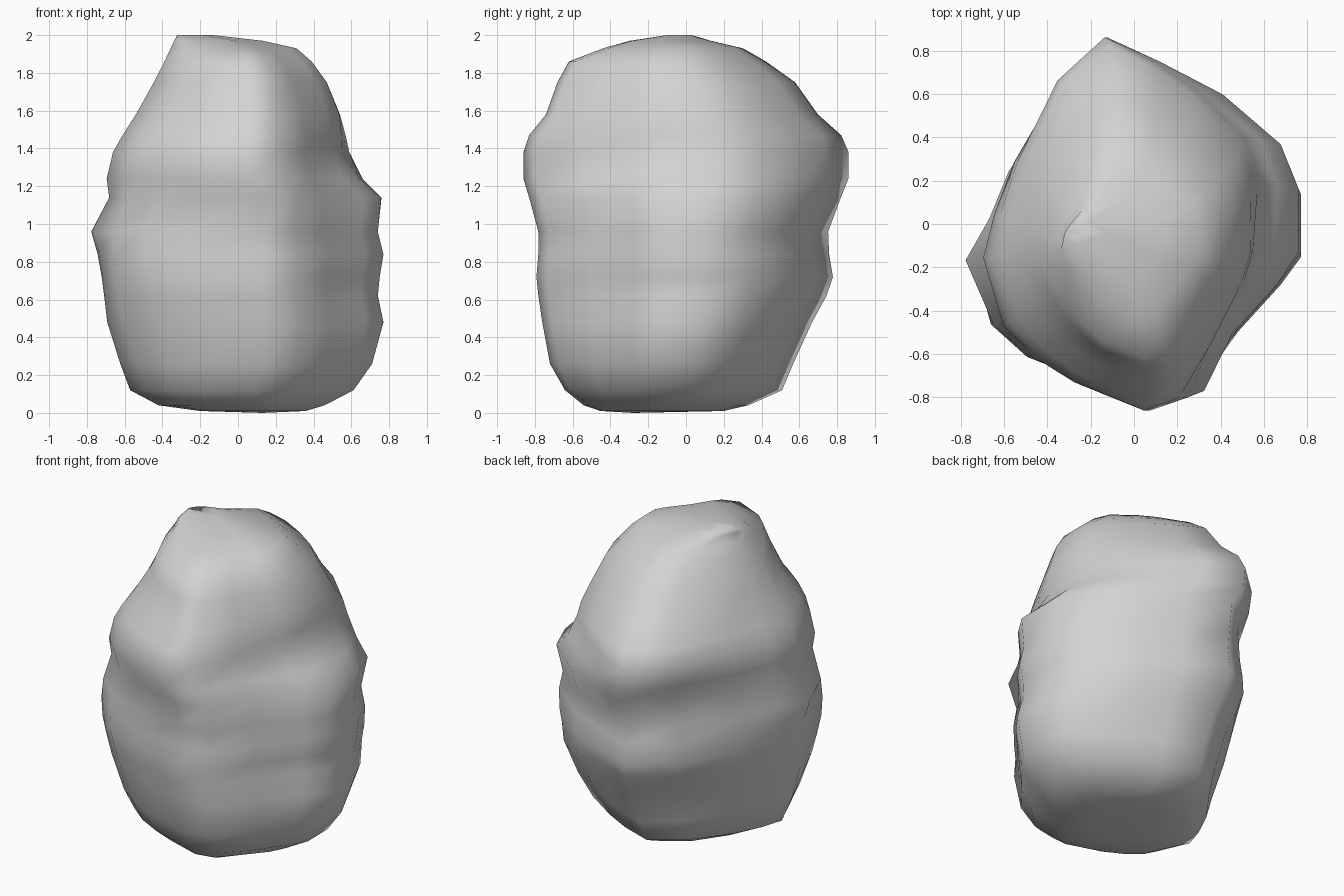
import bpy
import bmesh
import math
from mathutils import Vector

default_cube = bpy.data.objects.get("Cube")
if default_cube:
    bpy.data.objects.remove(default_cube, do_unlink=True)

# Stone colour
stone = bpy.data.materials.new("stone grey")
stone.use_nodes = True
colour = (0.65, 0.65, 0.65, 1)
stone.diffuse_color = colour
stone.node_tree.nodes["Principled BSDF"].inputs["Base Color"].default_value = colour

# Lopsided diamond plan, as fractions of each layer's half width and depth
plan = [(.13, -1), (.39, -.93), (.6, -.63), (.87, -.33), (1, -.15), (1, .2),
        (.88, .45), (.5, .72), (.2, .87), (-.16, 1), (-.5, .76), (-.8, .33),
        (-.93, .05), (-1, -.18), (-.85, -.53), (-.64, -.7), (-.38, -.84)]

# Layers of the boulder: height, right, left, front, back
layers = [
    (.01, -.2, .35, -.45, .2),
    (.04, -.42, .45, -.54, .33),
    (.12, -.57, .61, -.64, .51),
    (.26, -.62, .71, -.72, .57),
    (.48, -.68, .77, -.76, .67),
    (.62, -.69, .74, -.78, .74),
    (.72, -.7, .75, -.79, .77),
    (.84, -.71, .77, -.78, .75),
    (.96, -.71, .74, -.78, .75),
    (1.14, -.67, .76, -.83, .82),
    (1.24, -.69, .66, -.86, .86),
    (1.38, -.66, .59, -.86, .86),
    (1.47, -.61, .57, -.83, .82),
    (1.58, -.54, .54, -.74, .69),
    (1.75, -.45, .47, -.68, .57),
    (1.86, -.4, .39, -.62, .42),
    (1.93, -.36, .31, -.44, .3),
    (1.97, -.34, .13, -.3, .13),
    (2, -.32, -.13, -.1, .03),
]

# Local swellings and hollows: centre, radius, outward push
reliefs = [
    # two ledges on the back left
    (Vector((.5, .5, .58)), .2, .05),
    (Vector((.5, .5, 1.03)), .15, .04),
    (Vector((.5, .5, .2)), .22, -.03),
    # sloping shelf with its hollow and undercut on the back right
    (Vector((-.25, .65, .76)), .18, .03),
    (Vector((-.5, .4, .9)), .18, .04),
    (Vector((-.35, .5, 1.13)), .18, -.05),
    (Vector((-.4, .5, .45)), .25, -.03),
    # cliff brow high on the back right
    (Vector((-.33, .5, 1.6)), .22, .06),
    (Vector((-.42, .2, 1.75)), .2, .05),
    # full belly and chamfered shoulder on the front right
    (Vector((-.52, -.52, .8)), .36, .085),
    (Vector((-.3, -.35, 1.8)), .18, -.04),
    (Vector((-.7, -.15, .96)), .1, .05),
    # flattened face on the front left
    (Vector((.45, -.5, 1.14)), .2, -.03),
    (Vector((.35, -.5, 1.52)), .2, .04),
    (Vector((.6, -.12, 1.36)), .15, -.04),
    (Vector((.4, -.4, .08)), .18, .05),
]


def layer_point(layer, px, py):
    """Place one plan point on a layer and push it by the nearby reliefs."""
    z, right, left, front, back = layer
    x = (left + right) / 2 + px * (left - right) / 2
    y = (back + front) / 2 + py * (back - front) / 2
    point = Vector((x, y, z))
    outward = Vector((x, y, 0)).normalized()
    push = sum(amount * math.exp(-((point - centre).length / radius) ** 2)
               for centre, radius, amount in reliefs)
    return point + outward * push


# Loft the layers into one closed skin
bm = bmesh.new()
rings = [[bm.verts.new(layer_point(layer, px, py)) for px, py in plan]
         for layer in layers]
count = len(plan)
for low, high in zip(rings, rings[1:]):
    for i in range(count):
        j = (i + 1) % count
        bm.faces.new((low[i], low[j], high[j], high[i]))

# Close the top and the underside, which dips to the ground
bm.faces.new(rings[-1])
foot = bm.verts.new((.13, -.28, 0))
for i in range(count):
    bm.faces.new((rings[0][(i + 1) % count], rings[0][i], foot))
bmesh.ops.recalc_face_normals(bm, faces=bm.faces)
for face in bm.faces:
    face.smooth = True

mesh = bpy.data.meshes.new("boulder")
bm.to_mesh(mesh)
bm.free()
mesh.materials.append(stone)
boulder = bpy.data.objects.new("boulder", mesh)
bpy.context.collection.objects.link(boulder)
